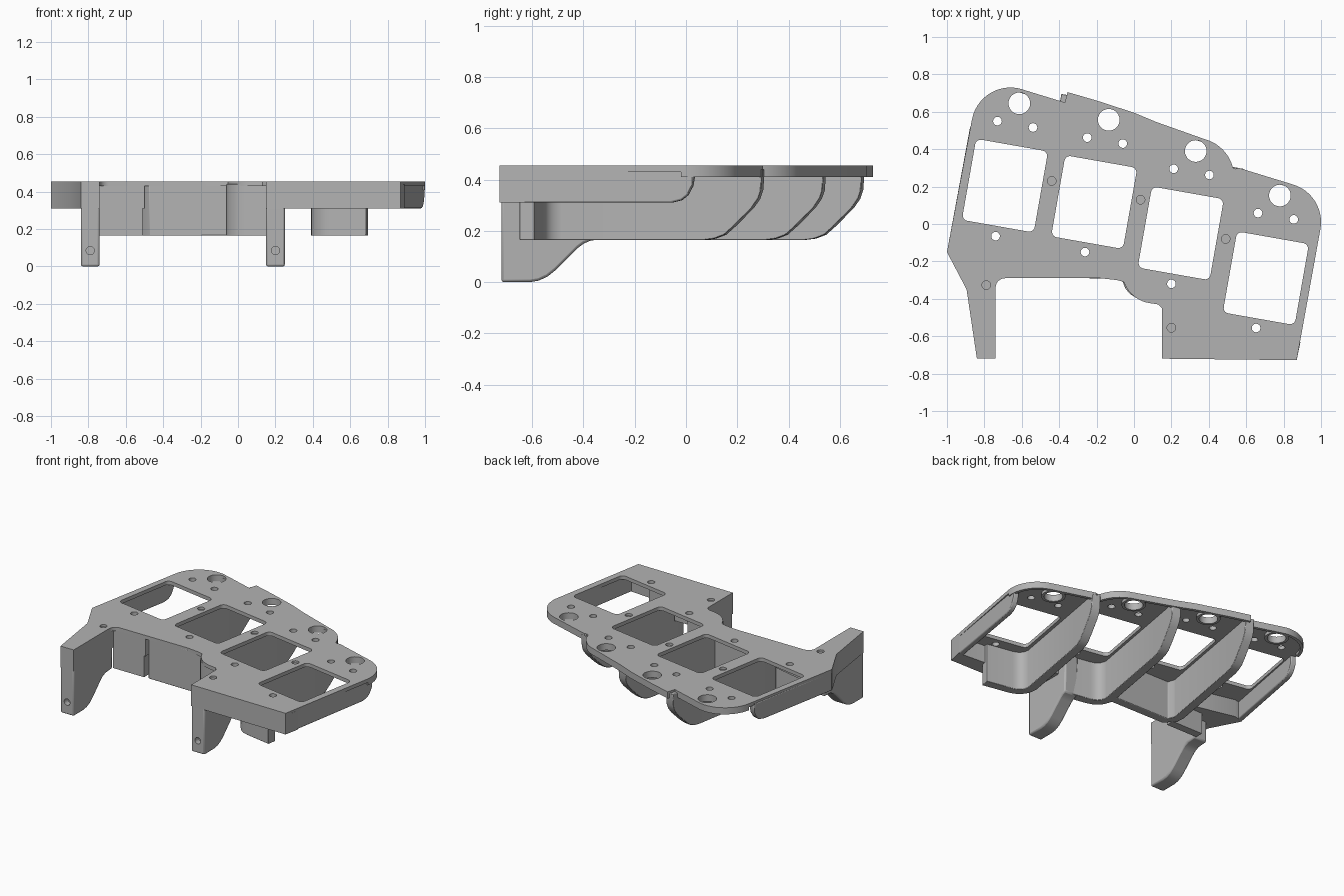
import bpy, bmesh
from math import cos, sin, radians, pi
from mathutils import Vector

if "Cube" in bpy.data.objects:
    bpy.data.objects.remove(bpy.data.objects["Cube"])

grey = bpy.data.materials.new("matte grey")
grey.use_nodes = True
grey.diffuse_color = (0.45, 0.45, 0.45, 1)
grey.node_tree.nodes["Principled BSDF"].inputs["Base Color"].default_value = grey.diffuse_color

TOP, UNDER, SEAT = 0.455, 0.43, 0.44
V = Vector((sin(radians(10)), cos(radians(10))))   # direction of the bay sides
U = Vector((V.y, -V.x))


def add_object(name, data):
    ob = bpy.data.objects.new(name, data)
    bpy.context.scene.collection.objects.link(ob)
    if not data.materials:
        data.materials.append(grey)
    return ob


def add_bmesh(name, bm, bevel=0):
    bmesh.ops.recalc_face_normals(bm, faces=bm.faces)
    mesh = bpy.data.meshes.new(name)
    bm.to_mesh(mesh)
    bm.free()
    ob = add_object(name, mesh)
    if bevel:
        mod = ob.modifiers.new("edge rounding", "BEVEL")
        mod.width, mod.segments, mod.angle_limit = bevel, 2, radians(50)
    return ob


def prism(name, points, shift, bevel=0):
    """Extrude a flat polygon along a vector."""
    bm = bmesh.new()
    face = bm.faces.new([bm.verts.new(p) for p in points])
    moved = bmesh.ops.extrude_face_region(bm, geom=[face])["geom"]
    bmesh.ops.translate(bm, vec=shift, verts=[g for g in moved if isinstance(g, bmesh.types.BMVert)])
    return add_bmesh(name, bm, bevel)


def ribbon(name, path, thick, top=SEAT, left=0.5, bevel=0):
    """Upright wall along a plan path of (x, y, bottom height)."""
    bm, rings = bmesh.new(), []
    flat = [Vector(p[:2]) for p in path]
    for i, p in enumerate(flat):
        t = (flat[min(i + 1, len(flat) - 1)] - flat[max(i - 1, 0)]).normalized()
        n = Vector((-t.y, t.x)) * thick
        a, b = p + n * left, p - n * (1 - left)
        low = path[i][2]
        rings.append([bm.verts.new((q.x, q.y, z)) for q, z in ((a, low), (b, low), (b, top), (a, top))])
    for r, s in zip(rings, rings[1:]):
        for k in range(4):
            bm.faces.new((r[k], r[(k + 1) % 4], s[(k + 1) % 4], s[k]))
    bm.faces.new(rings[0])
    bm.faces.new(rings[-1])
    return add_bmesh(name, bm, bevel)


def arc(cx, cy, r, start, end, steps=12):
    return [(cx + r * cos(radians(start + (end - start) * i / steps)),
             cy + r * sin(radians(start + (end - start) * i / steps))) for i in range(steps + 1)]


def circle(c, r):
    return arc(c[0], c[1], r, 0, 360, 28)[:-1]


def sheet(name, loops, low, high):
    """Flat filled outline with holes, turned into a solid mesh."""
    cu = bpy.data.curves.new(name, "CURVE")
    cu.dimensions, cu.fill_mode, cu.extrude = "2D", "BOTH", (high - low) / 2
    for loop in loops:
        sp = cu.splines.new("POLY")
        sp.points.add(len(loop) - 1)
        sp.use_cyclic_u = True
        for pt, co in zip(sp.points, loop):
            pt.co = (co[0], co[1], 0, 1)
    tmp = bpy.data.objects.new(name, cu)
    bpy.context.scene.collection.objects.link(tmp)
    bpy.context.view_layer.update()
    mesh = bpy.data.meshes.new_from_object(tmp.evaluated_get(bpy.context.evaluated_depsgraph_get()))
    bpy.data.objects.remove(tmp)
    mesh.materials.clear()
    ob = add_object(name, mesh)
    ob.location.z = (low + high) / 2
    return ob


# Top plate outline
back = (arc(0.79, 0.01, 0.21, -8, 74) + [(0.56, 0.3), (0.545, 0.295)]
        + arc(0.325, 0.25, 0.21, 14, 74) + [(0.12, 0.545), (0.0, 0.595), (-0.2, 0.66), (-0.355, 0.705),
        (-0.37, 0.65)] + arc(-0.66, 0.52, 0.21, 78, 170))
outline = ([(0.15, -0.72), (0.87, -0.728)] + back
           + [(-1, -0.15), (-0.895, -0.35), (-0.84, -0.72), (-0.74, -0.72), (-0.74, -0.34)]
           + arc(-0.69, -0.34, 0.05, 180, 90, 6)[1:] + [(-0.18, -0.29), (-0.09, -0.3)]
           + arc(0.11, -0.25, 0.175, 200, 260) + [(0.13, -0.43), (0.15, -0.45)])

# Windows, finger holes and fastener holes
windows = []
for x, y in ((-0.69, 0.205), (-0.213, 0.117), (0.25, -0.05), (0.705, -0.29)):
    loop = []
    for i, (sx, sy) in enumerate(((1, 1), (-1, 1), (-1, -1), (1, -1))):
        for a, b in arc(sx * 0.165, sy * 0.19, 0.03, i * 90, i * 90 + 90, 5):
            p = Vector((x, y)) + U * a + V * b
            loop.append((p.x, p.y))
    windows.append(loop)
big = [(-0.613, 0.645), (-0.135, 0.557), (0.33, 0.39), (0.78, 0.152)]
small = [(-0.73, 0.55), (-0.54, 0.516), (-0.25, 0.462), (-0.06, 0.43), (0.212, 0.295), (0.403, 0.262),
         (0.663, 0.058), (0.854, 0.025), (-0.74, -0.065), (-0.262, -0.15), (0.2, -0.32), (0.653, -0.556)]
dividers = [(-0.44, 0.23), (0.035, 0.13), (0.49, -0.08)]
fasteners = dividers + [(-0.79, -0.327), (0.2, -0.555)]
sheet("top_plate", [outline] + windows + [circle(c, 0.058) for c in big]
      + [circle(c, 0.023) for c in small + fasteners], UNDER, TOP)
for i, c in enumerate(big):
    sheet(f"hole_collar_{i + 1}", [circle(c, 0.075), circle(c, 0.058)], 0.41, SEAT)

# Shallow lip below the back edge
ribbon("back_lip", [(x, y, 0.41) for x, y in back], 0.02, left=1)

# Deep hooked walls between the bays
sweep = [(0, 0.41), (0.003, 0.36), (0.015, 0.325), (0.04, 0.29), (0.11, 0.22),
         (0.15, 0.185), (0.19, 0.17), (0.23, 0.165)]
hook = [(-0.07, -0.40), (-0.067, -0.43), (-0.055, -0.46), (-0.035, -0.483), (-0.01, -0.498),
        (0.02, -0.507), (0.2, -0.54)]
for i, (c, end) in enumerate(zip(dividers, (0.69, 0.54, 0.30))):
    c = Vector(c)
    start = c + V * ((end - c.y) / V.y)
    path = [(*(start - V * s), z) for s, z in sweep]
    path += [(c.x + a, max(c.y + b, -0.26) if i == 0 else c.y + b, 0.165) for a, b in hook]
    if i == 0:
        path = path[:-5] + [(-0.47, -0.258, 0.165), (-0.04, -0.262, 0.165)]
    ribbon(f"bay_divider_{i + 1}", path, 0.06, bevel=0.012)
ribbon("first_bay_front_wall", [(-0.745, -0.26, 0.165), (-0.51, -0.26, 0.165)], 0.055)

# Shallow outer side walls
rise = [(0, 0.41), (0.006, 0.375), (0.025, 0.34), (0.05, 0.32), (0.09, 0.31)]
for name, foot, tip, left in (("left_side_wall", (0.87, -0.728), (0.998, 0.03), 1),
                              ("right_side_wall", (-1, -0.15), (-0.876, 0.52), 0)):
    d = (Vector(tip) - Vector(foot)).normalized()
    path = [(*foot, 0.31)] + [(*(Vector(tip) - d * s), z) for s, z in reversed(rise)]
    ribbon(name, path, 0.035, left=left, bevel=0.008)

# Solid blocks at the front corners
blocks = {
    "left_front_block": [(0.15, -0.72), (0.87, -0.728), (0.89, -0.63), (0.62, -0.61), (0.45, -0.57),
                         (0.4, -0.5), (0.39, -0.43), (0.15, -0.43)],
    "right_front_block": [(-0.84, -0.72), (-0.74, -0.72), (-0.74, -0.29), (-0.5, -0.288), (-0.5, -0.23),
                          (-0.93, -0.13), (-1, -0.15), (-0.895, -0.35)]}
for name, pts in blocks.items():
    prism(name, [(x, y, 0.31) for x, y in pts], (0, 0, SEAT - 0.31))

# Mounting legs with a swept back edge and two blind holes each
leg = [(-0.72, SEAT), (-0.72, 0), (-0.61, 0), (-0.575, 0.006), (-0.54, 0.022), (-0.51, 0.046),
       (-0.42, 0.135), (-0.4, 0.15), (-0.37, 0.163), (-0.3, 0.168), (-0.3, SEAT)]
for side, x in (("right", -0.84), ("left", 0.15)):
    pts = leg if side == "right" else [(min(y, -0.36), z) for y, z in leg if (y, z) != (-0.3, 0.168)]
    ob = prism(f"{side}_leg", [(x, y, z) for y, z in pts], (0.1, 0, 0), 0.01)
    for z in (0.085, 0.375):
        cut = prism(f"{side}_leg_hole_cutter", [(a, -0.75, b) for a, b in circle((x + 0.05, z), 0.022)],
                    (0, 0.07, 0))
        cut.hide_render = True
        cut.hide_viewport = True
        mod = ob.modifiers.new("blind hole", "BOOLEAN")
        mod.object, mod.operation = cut, "DIFFERENCE"

# Smooth curves, sharp corners
for ob in bpy.context.scene.objects:
    if ob.type == "MESH" and ob.data.materials and ob.data.materials[0] == grey and not ob.hide_viewport:
        ob.select_set(True)
        bpy.context.view_layer.objects.active = ob
bpy.ops.object.shade_smooth_by_angle(angle=radians(35))
